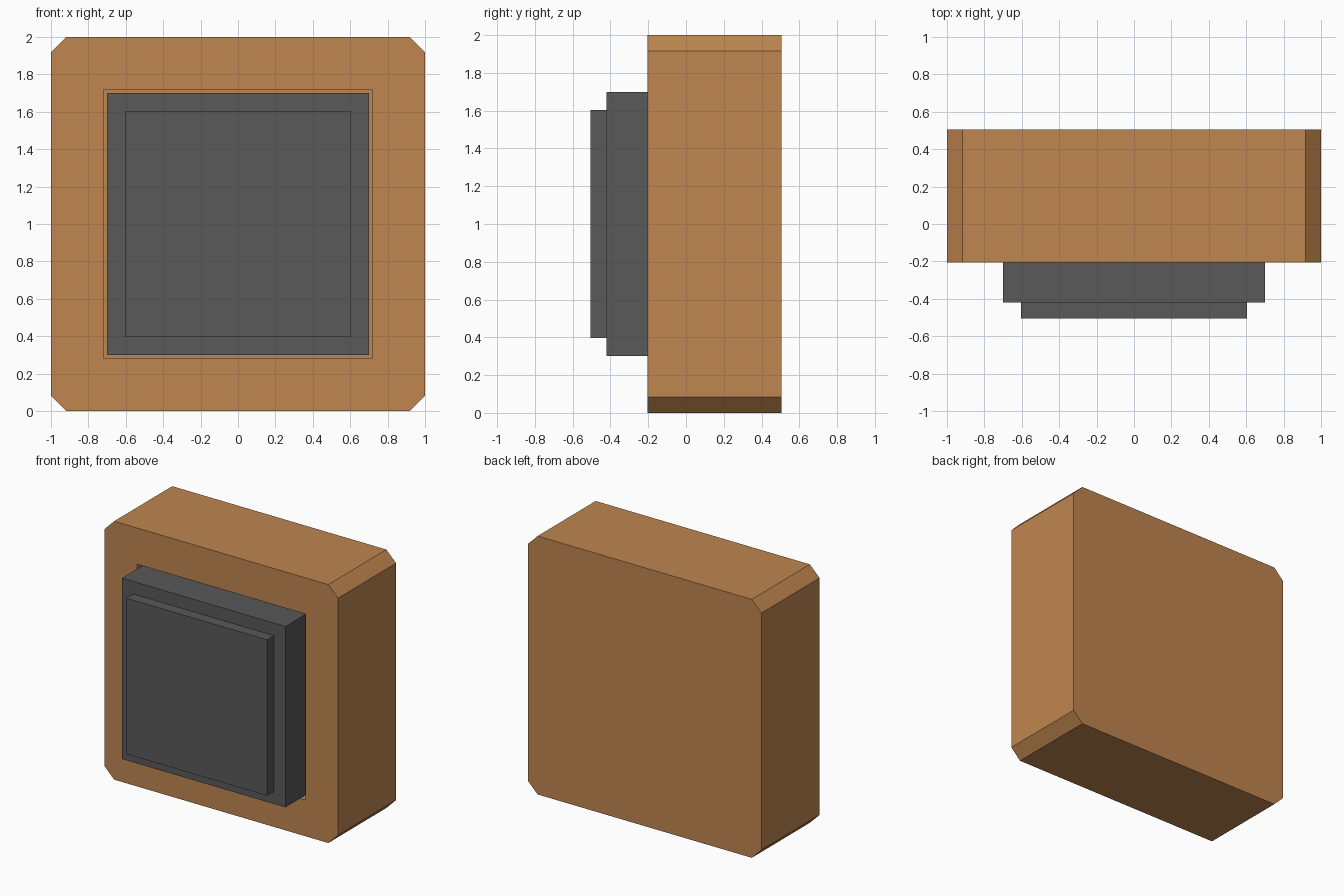
import bpy, bmesh
from mathutils import Vector

if "Cube" in bpy.data.objects:
    bpy.data.objects.remove(bpy.data.objects["Cube"])

BACK, FRONT = 0.505, -0.205        # housing depth range
STEP, TIP = -0.42, -0.505          # button shoulder and front face
FLOOR = 0.1                        # bottom of the recess


def material(name, rgb):
    m = bpy.data.materials.new(name)
    m.diffuse_color = (*rgb, 1)
    m.use_nodes = True
    m.node_tree.nodes["Principled BSDF"].inputs["Base Color"].default_value = m.diffuse_color
    return m


def slab(name, half, y0, y1, mat=None, cut=0.0):
    """Square slab centred on z = 1, optionally with cut corners."""
    if cut:
        h, c = half, half - cut
        pts = [(c, -h), (h, -c), (h, c), (c, h), (-c, h), (-h, c), (-h, -c), (-c, -h)]
    else:
        pts = [(half, -half), (half, half), (-half, half), (-half, -half)]
    bm = bmesh.new()
    face = bm.faces.new([bm.verts.new((x, y0, z + 1)) for x, z in pts])
    ext = bmesh.ops.extrude_face_region(bm, geom=[face])
    verts = [g for g in ext["geom"] if isinstance(g, bmesh.types.BMVert)]
    bmesh.ops.translate(bm, verts=verts, vec=Vector((0, y1 - y0, 0)))
    bmesh.ops.recalc_face_normals(bm, faces=bm.faces)
    mesh = bpy.data.meshes.new(name)
    bm.to_mesh(mesh)
    bm.free()
    obj = bpy.data.objects.new(name, mesh)
    bpy.context.collection.objects.link(obj)
    if mat:
        mesh.materials.append(mat)
    return obj


wood = material("wood", (0.52, 0.24, 0.08))
dark = material("dark_grey", (0.1, 0.1, 0.1))

# Housing with cut corners and a square recess in the front
housing = slab("housing", 1.0, FRONT, BACK, wood, cut=0.083)
cutter = slab("recess_cutter", 0.72, FRONT - 0.1, FLOOR, wood)
cutter.hide_render = True
cutter.display_type = 'WIRE'
recess = housing.modifiers.new("recess", 'BOOLEAN')
recess.operation = 'DIFFERENCE'
recess.solver = 'EXACT'
recess.object = cutter

# Push button standing in the recess, with a raised face plate
slab("button", 0.7, STEP, FLOOR, dark)
slab("button_face", 0.603, TIP, STEP, dark)
